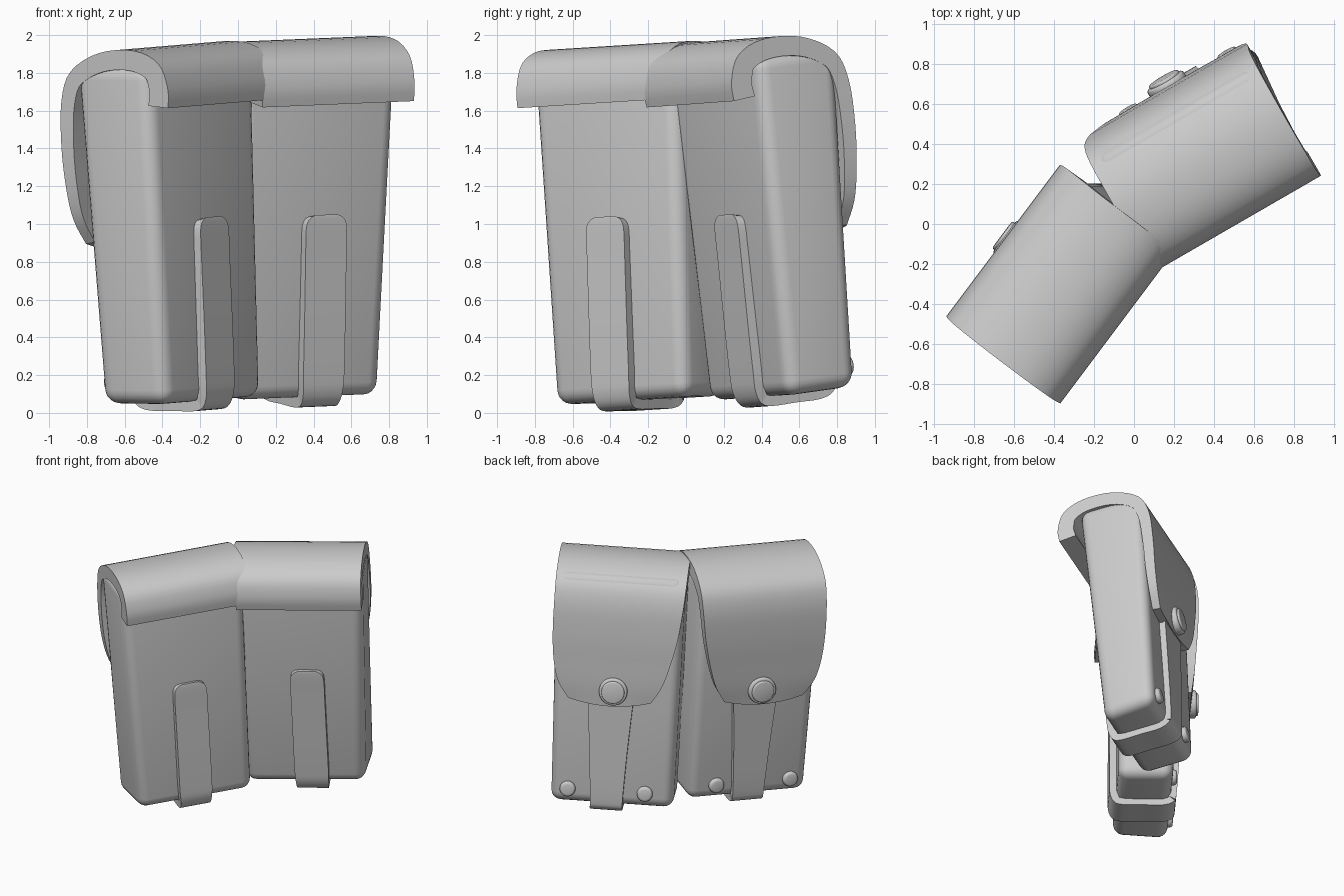
import bpy, bmesh
from mathutils import Matrix, Vector

if "Cube" in bpy.data.objects:
    bpy.data.objects.remove(bpy.data.objects["Cube"])


def frame(origin, w, d, lean_w, lean_d, side):
    """Pouch space: x toward the neighbour pouch, y toward the snap, z up."""
    w, d, up = Vector((*w, 0)), Vector((*d, 0)), Vector((0, 0, 1))
    x, y, z = (w + up * lean_w) * side, d + up * lean_d, up - w * lean_w - d * lean_d
    m = Matrix((x, y, z)).transposed()
    return Matrix.Translation(Vector(origin) - m @ Vector((0, 0, 1.65))) @ m.to_4x4()


def finish(bm, name, m, angle=0.7):
    bm.transform(m)
    bmesh.ops.recalc_face_normals(bm, faces=bm.faces)
    me = bpy.data.meshes.new(name)
    bm.to_mesh(me)
    bm.free()
    ob = bpy.data.objects.new(name, me)
    bpy.context.collection.objects.link(ob)
    bpy.ops.object.select_all(action='DESELECT')
    ob.select_set(True)
    bpy.context.view_layer.objects.active = ob
    bpy.ops.object.shade_smooth_by_angle(angle=angle)
    return ob


def spline(rows, steps):
    """Catmull-Rom samples through the rows."""
    pts = [Vector(r) for r in rows]
    out = []
    for i in range(len(pts) - 1):
        a, b, c, d = pts[max(i - 1, 0)], pts[i], pts[i + 1], pts[min(i + 2, len(pts) - 1)]
        for k in range(steps):
            t = k / steps
            out.append(0.5 * (2 * b + (c - a) * t + (2 * a - 5 * b + 4 * c - d) * t * t
                              + (3 * b - a - 3 * c + d) * t ** 3))
    return out + [pts[-1]]


def ribbon(name, rows, thick, sign, m, bulge=0.0, steps=4, cols=10):
    """Leather band: rows are (depth, height, outer half width, inner half width)."""
    pts = spline(rows, steps)
    bm = bmesh.new()
    rings = []
    for i, p in enumerate(pts):
        a, b = pts[max(i - 1, 0)], pts[min(i + 1, len(pts) - 1)]
        t = Vector((b[0] - a[0], b[1] - a[1])).normalized()
        f = i / (len(pts) - 1)
        n = Vector((t.y, -t.x)) * sign * (thick[0] + (thick[1] - thick[0]) * f)
        drop = bulge * f ** 8
        ring = []
        for off, order in ((0, range(cols + 1)), (1, range(cols, -1, -1))):
            for c in order:
                s = c / cols
                x = -p[2] + (p[2] + p[3]) * s
                z = p[1] - drop * (1 - (2 * s - 1) ** 2)
                ring.append(bm.verts.new((x, p[0] + n.x * off, z + n.y * off)))
        rings.append(ring)
    k = len(rings[0])
    for r, s in zip(rings, rings[1:]):
        for j in range(k):
            bm.faces.new((r[j], r[(j + 1) % k], s[(j + 1) % k], s[j]))
    bm.faces.new(rings[0])
    bm.faces.new(rings[-1])
    return finish(bm, name, m)


def body(name, m):
    # tapered box with soft corners, a little wider on the snap side
    bm = bmesh.new()
    bmesh.ops.create_cube(bm, size=1)
    for v in bm.verts:
        top, snap = v.co.z > 0, v.co.y > 0
        x0, x1 = (-0.435, 0.52) if top else (-0.37 - 0.04 * snap, 0.50)
        y0, y1 = (0.13, 0.62) if top else (0.10, 0.50)
        v.co = (x1 if v.co.x > 0 else x0, y1 if snap else y0, 1.85 if top else 0.06)
    bmesh.ops.bevel(bm, geom=bm.edges[:], offset=0.075, segments=5, profile=0.5, affect='EDGES')
    return finish(bm, name, m, 0.9)


def disc(name, m, loc, r, depth, bev):
    bm = bmesh.new()
    bmesh.ops.create_cone(bm, cap_ends=True, segments=28, radius1=r, radius2=r, depth=depth)
    rim = [e for e in bm.edges if abs(e.verts[0].co.z - e.verts[1].co.z) < 1e-5]
    bmesh.ops.bevel(bm, geom=rim, offset=bev, segments=3, profile=0.5, affect='EDGES')
    bm.transform(Matrix.Translation(loc) @ Matrix.Rotation(-1.5708, 4, 'X'))
    return finish(bm, name, m)


# (depth, height, outer half width, inner half width)
FLAP = [(0, 1.635, .435, .49), (0, 1.74, .435, .50), (.06, 1.87, .435, .52), (.22, 1.935, .435, .53),
        (.45, 1.92, .435, .53), (.64, 1.82, .435, .53), (.705, 1.66, .435, .52), (.71, 1.42, .435, .49),
        (.695, 1.2, .42, .44), (.68, 1.03, .38, .385), (.66, .90, .30, .31)]
STRAP = [(.075, 1.035, .065, .065), (.073, 1.025, .09, .09), (.071, 1.0, .115, .115),
         (.069, .95, .125, .125), (.066, .82, .125, .125), (.055, .45, .125, .125),
         (.05, .2, .125, .125), (.053, .1, .12, .12), (.08, .035, .115, .115), (.14, .01, .115, .115),
         (.3, .01, .115, .115), (.44, .01, .115, .115), (.52, .04, .12, .12), (.545, .12, .12, .12),
         (.575, .5, .14, .14), (.605, .92, .17, .17)]

# frame, strap offset across, offset of the body inside its flap
POUCHES = {
    "left": (frame((-.11, -.545, 1.65), (.6, .8), (-.8, .6), .05, .015, 1), .05, 0),
    "right": (frame((.555, .035, 1.65), (.866, .5), (-.5, .866), .036, .125, -1), .01, .042),
}
for side, (m, across, inset) in POUCHES.items():
    mb = m @ Matrix.Translation((0, inset, 0))
    body(side + "_pouch_body", mb)
    ribbon(side + "_flap", FLAP, (.13, .06), 1, m, bulge=.045)
    ribbon(side + "_strap", STRAP, (.065, .05), -1, mb @ Matrix.Translation((across, 0, 0)), cols=4)
    # snap fastener with a raised cap
    disc(side + "_snap_base", m, (.03, .67, .98), .105, .08, .015)
    disc(side + "_snap_cap", m, (.03, .71, .98), .085, .03, .01)
    # rivets at the lower corners
    for x in (-.28, .29):
        disc(side + "_rivet", mb, (x, .51, .17), .058, .06, .02)
